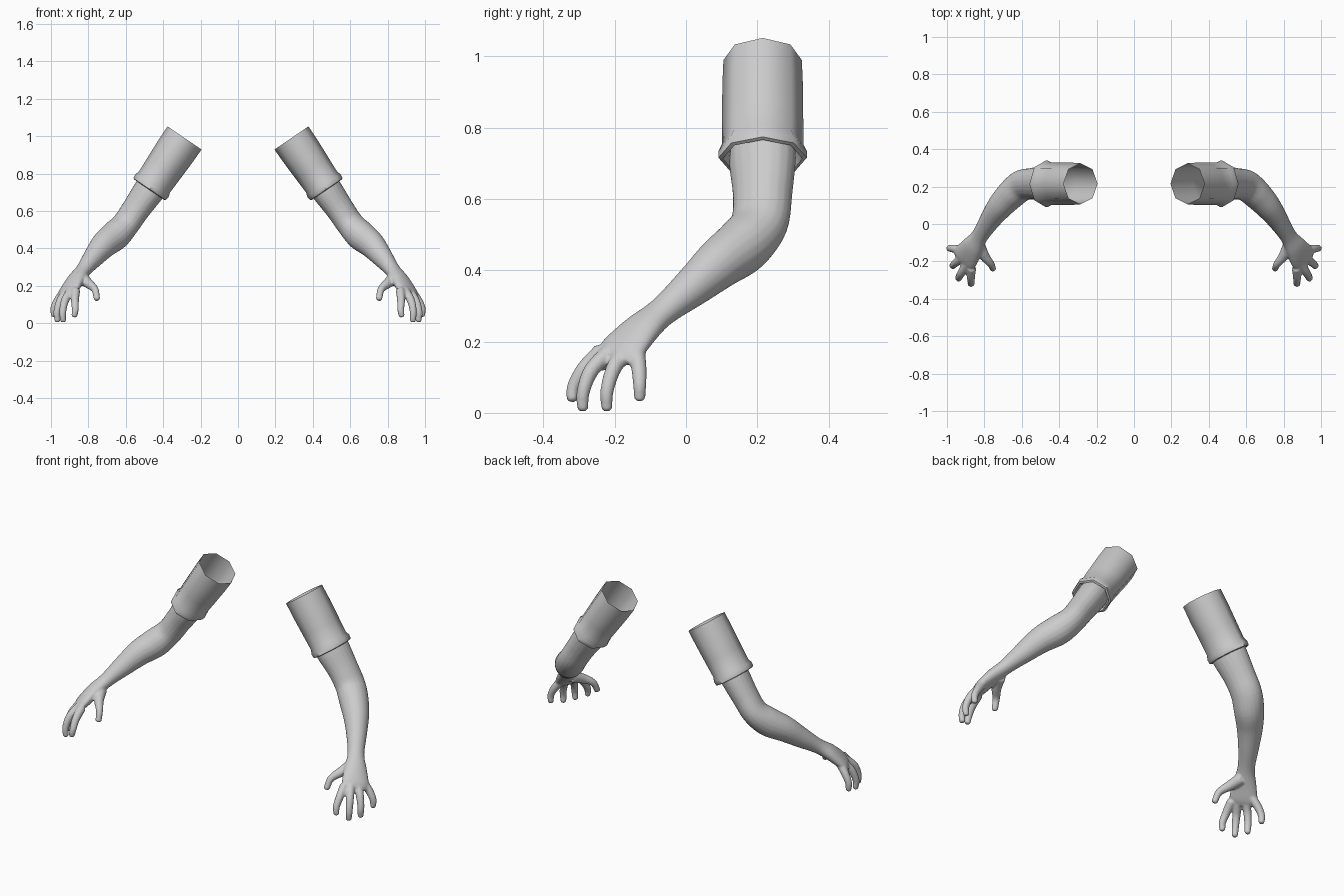
import bpy, bmesh, math
from mathutils import Vector

if "Cube" in bpy.data.objects:
    bpy.data.objects.remove(bpy.data.objects["Cube"])

grey = bpy.data.materials.new("light_grey")
grey.diffuse_color = (0.6, 0.6, 0.6, 1)
grey.use_nodes = True
grey.node_tree.nodes["Principled BSDF"].inputs["Base Color"].default_value = grey.diffuse_color


def spline(rows, steps):
    """Catmull-Rom through rows of (x, y, z, radius_a, radius_b)."""
    p = [Vector(r) for r in rows]
    p = [p[0] * 2 - p[1]] + p + [p[-1] * 2 - p[-2]]
    out = []
    for i in range(1, len(p) - 2):
        a, b, c, d = p[i - 1:i + 3]
        for k in range(steps):
            t = k / steps
            out.append((b * 2 + (c - a) * t + (a * 2 - b * 5 + c * 4 - d) * t * t
                        + (b * 3 - a - c * 3 + d) * t ** 3) * 0.5)
    return out + [p[-2]]


def loft(bm, rows, wide, sides, cap=True, tangent=None):
    """Skin elliptical rings; radius_a runs along the wide direction."""
    rings = []
    for i, r in enumerate(rows):
        c = Vector(r[:3])
        before, after = rows[max(i - 1, 0)], rows[min(i + 1, len(rows) - 1)]
        t = tangent or (Vector(after[:3]) - Vector(before[:3])).normalized()
        a = (wide - t * wide.dot(t)).normalized()
        b = t.cross(a)
        rings.append([bm.verts.new(c + a * r[3] * math.cos(q) + b * r[4] * math.sin(q))
                      for q in (2 * math.pi * k / sides for k in range(sides))])
    for lo, hi in zip(rings, rings[1:]):
        for k in range(sides):
            n = (k + 1) % sides
            bm.faces.new((lo[k], lo[n], hi[n], hi[k]))
    if cap:
        bm.faces.new(rings[0][::-1])
        bm.faces.new(rings[-1])


def finish(name, bm):
    bmesh.ops.recalc_face_normals(bm, faces=bm.faces)
    me = bpy.data.meshes.new(name)
    bm.to_mesh(me)
    bm.free()
    me.materials.append(grey)
    ob = bpy.data.objects.new(name, me)
    bpy.context.collection.objects.link(ob)
    for f in me.polygons:
        f.use_smooth = True
    return ob


# Arm and palm
across = Vector((0.5, 0.85, 0))
arm = bmesh.new()
loft(arm, spline([
    (0.44, 0.215, 0.76, .090, .078),
    (0.475, 0.215, 0.71, .097, .080),
    (0.545, 0.215, 0.61, .086, .073),
    (0.60, 0.205, 0.53, .084, .072),
    (0.655, 0.16, 0.47, .080, .080),
    (0.715, 0.095, 0.42, .070, .072),
    (0.77, 0.02, 0.355, .056, .057),
    (0.825, -0.065, 0.285, .046, .040),
    (0.865, -0.125, 0.235, .062, .038),
    (0.902, -0.18, 0.178, .076, .031),
    (0.918, -0.203, 0.152, .062, .020)], 5), across, 20)

# Thumb and fingers: joint positions from root to tip
digits = [
    [(.83, -.11, .24), (.80, -.17, .212), (.765, -.215, .18), (.754, -.24, .128)],
    [(.868, -.235, .175), (.872, -.285, .125), (.870, -.315, .075), (.875, -.32, .038)],
    [(.895, -.215, .17), (.925, -.265, .12), (.937, -.288, .06), (.935, -.29, .012)],
    [(.915, -.175, .17), (.95, -.205, .12), (.968, -.222, .06), (.965, -.222, .012)],
    [(.92, -.14, .18), (.962, -.132, .125), (.984, -.13, .08), (.984, -.13, .04)]]
for i, joints in enumerate(digits):
    radii = (.034, .027, .02, .017) if i == 0 else (.025, .022, .019, .016)
    rows = spline([(*j, r, r) for j, r in zip(joints, radii)], 5)
    # rounded fingertip
    end = rows[-1].copy()
    step = (Vector(rows[-1][:3]) - Vector(rows[-2][:3])).normalized() * 0.007
    rows.append(Vector((*(Vector(end[:3]) + step), end[3] * .65, end[4] * .65)))
    loft(arm, rows, Vector((0.6, 0.8, 0.05)), 12)
arm = finish("arm_and_hand", arm)
fuse = arm.modifiers.new("fuse", 'REMESH')
fuse.mode, fuse.voxel_size, fuse.use_smooth_shade = 'VOXEL', 0.006, True
soft = arm.modifiers.new("soften", 'SMOOTH')
soft.factor, soft.iterations = 0.5, 4
arm.modifiers.new("both_sides", 'MIRROR')

# Sleeve: open tube with a flared cuff folded in against the arm
top, bottom = Vector((0.286, 0.215, 0.99)), Vector((0.473, 0.215, 0.716))
axis = (bottom - top).normalized()
rows = [(*top.lerp(bottom, t), a, b) for t, a, b in (
    (0, .110, .110), (.25, .113, .109), (.6, .114, .104), (.86, .114, .100),
    (.93, .124, .108), (1, .124, .104), (1.01, .112, .094), (.9, .096, .080))]
sleeve = bmesh.new()
loft(sleeve, rows, Vector((0, 1, 0)), 8, False, axis)
sleeve = finish("sleeve", sleeve)
sleeve.modifiers.new("both_sides", 'MIRROR')
bpy.context.view_layer.objects.active = sleeve
sleeve.select_set(True)
bpy.ops.object.shade_smooth_by_angle(angle=math.radians(50))
